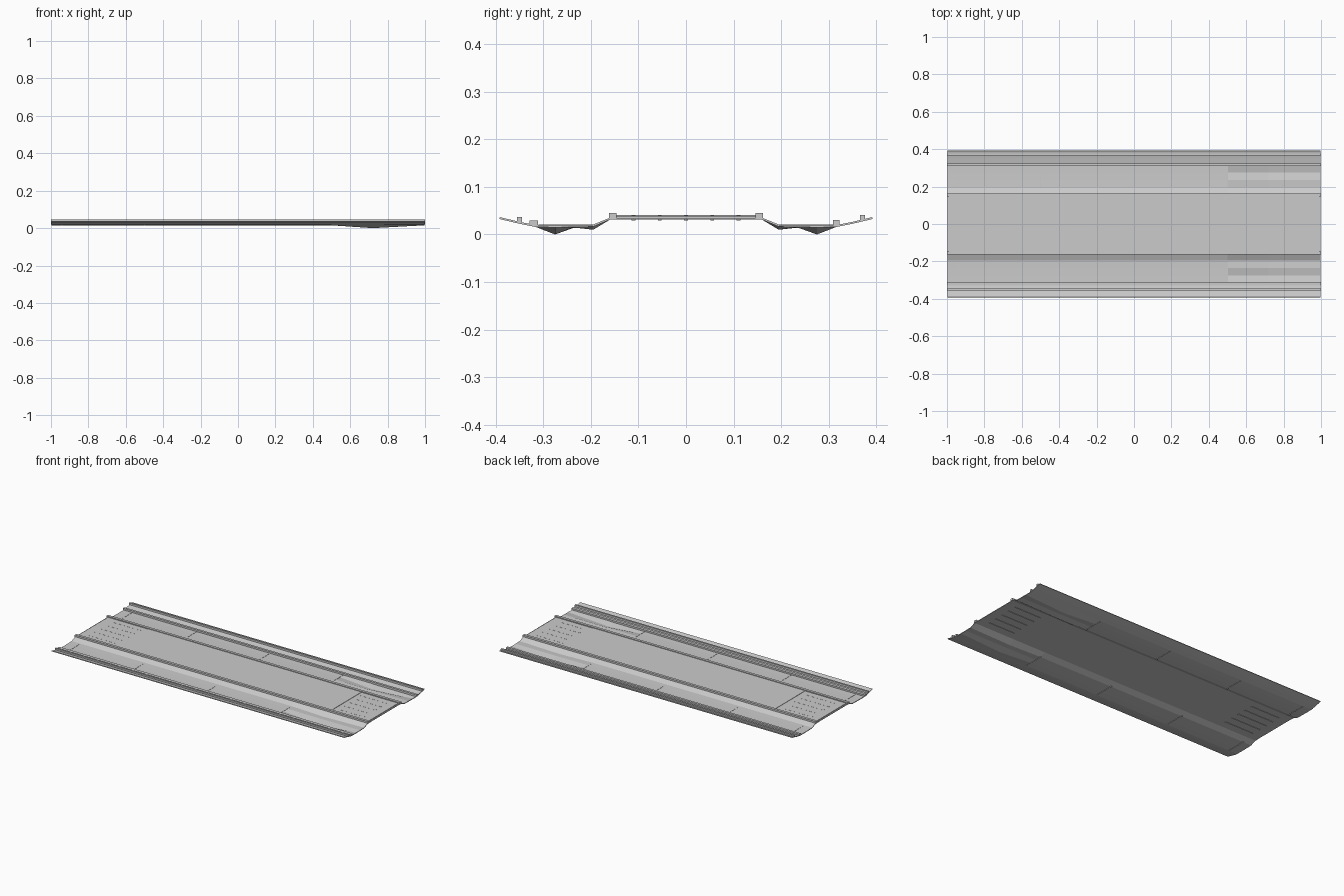
import bpy, bmesh

if "Cube" in bpy.data.objects:
    bpy.data.objects.remove(bpy.data.objects["Cube"])


def make_object(name, bm):
    mesh = bpy.data.meshes.new(name)
    bm.to_mesh(mesh)
    bm.free()
    obj = bpy.data.objects.new(name, mesh)
    bpy.context.collection.objects.link(obj)
    return obj


def box(name, x0, x1, y0, y1, z0, z1):
    bm = bmesh.new()
    bmesh.ops.create_cube(bm, size=1)
    for v in bm.verts:
        v.co.x = x0 if v.co.x < 0 else x1
        v.co.y = y0 if v.co.y < 0 else y1
        v.co.z = z0 if v.co.z < 0 else z1
    return make_object(name, bm)


# Underside cross-section of half the panel: y, z, dent depth
half = [(0.16, 0.031, 0), (0.195, 0.0165, 0.0065), (0.235, 0.0155, 0.001),
        (0.275, 0.0150, 0.0150), (0.315, 0.0155, 0), (0.35, 0.0225, 0),
        (0.392, 0.0325, 0)]
profile = [(-y, z, d) for y, z, d in reversed(half)] + half

# Pressed floor sheet, with shallow dents toward one end
stations = [(-0.997, 0), (0.5, 0), (0.72, 1), (0.997, 0)]
bm = bmesh.new()
rows = [[bm.verts.new((x, y, z - d * k)) for y, z, d in profile]
        for x, k in stations]
for a, b in zip(rows, rows[1:]):
    for i in range(len(profile) - 1):
        bm.faces.new((a[i], b[i], b[i + 1], a[i + 1]))
sheet = make_object("floor_sheet", bm)
solid = sheet.modifiers.new("thickness", 'SOLIDIFY')
solid.thickness = 0.004
solid.offset = 1

# Raised centre plate
box("centre_plate", -0.71, 0.74, -0.147, 0.147, 0.034, 0.041)
# Lower end plates
box("end_plate_left", -0.99, -0.71, -0.147, 0.147, 0.034, 0.039)
box("end_plate_right", 0.74, 0.99, -0.147, 0.147, 0.034, 0.039)

# Long rails: centre y, width, bottom z, top z
rails = [(-0.154, 0.016, 0.032, 0.045), (0.154, 0.016, 0.032, 0.045),
         (-0.32, 0.018, 0.018, 0.029), (0.316, 0.014, 0.018, 0.030),
         (-0.35, 0.011, 0.025, 0.037), (0.371, 0.011, 0.029, 0.041)]
for n, (y, w, z0, z1) in enumerate(rails):
    box(f"long_rail_{n}", -1, 1, y - w / 2, y + w / 2, z0, z1)

# Louvre ribs at both ends
for end, x0, x1 in (("left", -0.94, -0.74), ("right", 0.76, 0.94)):
    for i in range(5):
        y = -0.11 + 0.055 * i
        box(f"louvre_{end}_{i}", x0, x1, y - 0.004, y + 0.004, 0.029, 0.0395)

# Thin cross seams under each side channel
for side in (-1, 1):
    for x in (-0.94, -0.5, 0, 0.5):
        y0, y1 = sorted((side * 0.19, side * 0.31))
        box("cross_seam", x - 0.003, x + 0.003, y0, y1, 0.0135, 0.0205)
